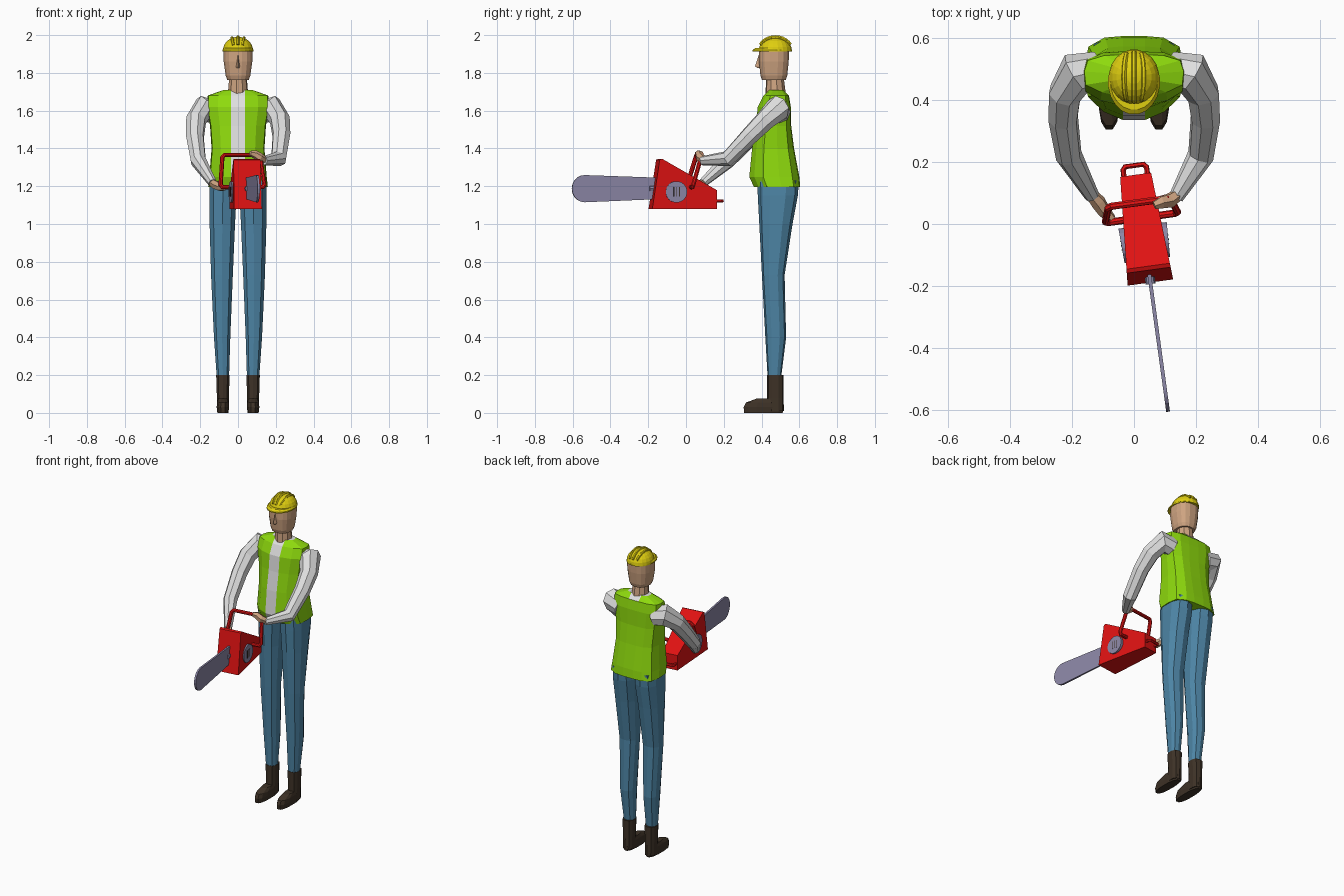
import bpy, bmesh, math
from mathutils import Vector, Matrix

if "Cube" in bpy.data.objects:
    bpy.data.objects.remove(bpy.data.objects["Cube"])

def mat(name, r, g, b):
    m = bpy.data.materials.new(name)
    m.diffuse_color = (r, g, b, 1)
    m.use_nodes = True
    m.node_tree.nodes["Principled BSDF"].inputs["Base Color"].default_value = m.diffuse_color
    return m

LIME = mat("lime_vest", 0.27, 0.70, 0.004)
WHITE = mat("white_shirt", 0.74, 0.74, 0.74)
DENIM = mat("blue_denim", 0.075, 0.235, 0.38)
SKIN = mat("skin", 0.62, 0.37, 0.22)
YELLOW = mat("yellow_helmet", 0.74, 0.62, 0.005)
RED = mat("red_saw", 0.74, 0.006, 0.006)
STEEL = mat("steel", 0.26, 0.24, 0.38)
BROWN = mat("brown_boot", 0.048, 0.032, 0.02)

def loft(name, rings, material):
    """Skin a list of equal-length point rings and cap both ends."""
    bm = bmesh.new()
    vs = [[bm.verts.new(p) for p in r] for r in rings]
    n = len(rings[0])
    for a, b in zip(vs, vs[1:]):
        for i in range(n):
            bm.faces.new((a[i], a[(i + 1) % n], b[(i + 1) % n], b[i]))
    bm.faces.new(vs[0])
    bm.faces.new(vs[-1])
    bmesh.ops.recalc_face_normals(bm, faces=bm.faces)
    me = bpy.data.meshes.new(name)
    bm.to_mesh(me)
    bm.free()
    me.materials.append(material)
    ob = bpy.data.objects.new(name, me)
    bpy.context.collection.objects.link(ob)
    return ob

def ellipse(z, cx, cy, rx, ry, n=10, p=1.0):
    """Horizontal ring; p below 1 makes it boxier."""
    pts = []
    for i in range(n):
        a = math.tau * (i + 0.5) / n
        c, s = math.cos(a), math.sin(a)
        pts.append((cx + rx * math.copysign(abs(c) ** p, c),
                    cy + ry * math.copysign(abs(s) ** p, s), z))
    return pts

def tube(name, path, radii, material, n=8):
    """Tube along a path, with one radius per point or one for all."""
    pts = [Vector(p) for p in path]
    if not isinstance(radii, (list, tuple)):
        radii = [radii] * len(pts)
    rings, t_old, u = [], None, None
    for i, p in enumerate(pts):
        a = (p - pts[i - 1]).normalized() if i else Vector()
        b = (pts[i + 1] - p).normalized() if i < len(pts) - 1 else Vector()
        t = (a + b).normalized()
        u = t.orthogonal().normalized() if u is None else t_old.rotation_difference(t) @ u
        v = t.cross(u)
        t_old = t
        rings.append([p + radii[i] * (math.cos(k * math.tau / n) * u + math.sin(k * math.tau / n) * v)
                      for k in range(n)])
    return loft(name, rings, material)

# Vest with white shirt strip
def torso_ring(z, w, f, b):
    d = b - f
    half = [(0.036, f), (0.65 * w, f + 0.1 * d), (w * 0.97, f + 0.28 * d),
            (w, f + 0.6 * d), (0.93 * w, f + 0.86 * d), (0.6 * w, b - 0.02 * d), (0.036, b)]
    return [(x, y, z) for x, y in half] + [(-x, y, z) for x, y in reversed(half)]

vest = loft("vest", [torso_ring(*r) for r in (
    (1.195, 0.158, 0.36, 0.605), (1.25, 0.152, 0.335, 0.60), (1.40, 0.14, 0.35, 0.572),
    (1.52, 0.148, 0.37, 0.557), (1.62, 0.165, 0.38, 0.555), (1.68, 0.16, 0.41, 0.545),
    (1.71, 0.075, 0.44, 0.515))], LIME)
vest.data.materials.append(WHITE)
for f in vest.data.polygons:
    if f.center.z > 1.705 or (abs(f.center.x) < 0.02 and (f.center.y < 0.47 or f.center.z > 1.66)):
        f.material_index = 1

# Legs and boots
for s, side in ((1, "left"), (-1, "right")):
    loft(side + "_trouser_leg", [ellipse(z, s * x, y, rx, ry, 10, 0.8) for z, x, y, rx, ry in (
        (0.19, 0.08, 0.468, 0.034, 0.036), (0.40, 0.084, 0.475, 0.045, 0.055),
        (0.73, 0.085, 0.462, 0.06, 0.06), (1.0, 0.083, 0.476, 0.07, 0.088),
        (1.15, 0.08, 0.486, 0.075, 0.106), (1.23, 0.08, 0.488, 0.072, 0.11))], DENIM)
    loft(side + "_boot_shaft", [ellipse(z, s * 0.08, 0.473, rx, ry, 10, 0.8) for z, rx, ry in (
        (0.01, 0.032, 0.045), (0.08, 0.033, 0.044), (0.2, 0.037, 0.044))], BROWN)
    loft(side + "_boot_foot", [ellipse(z, s * 0.08, y, rx, ry, 12, 0.8) for z, y, rx, ry in (
        (0, 0.41, 0.03, 0.105), (0.03, 0.41, 0.034, 0.108), (0.055, 0.415, 0.032, 0.1),
        (0.075, 0.44, 0.026, 0.07))], BROWN)

# Arms and hands
shoulder = [(0.12, 0.495, 1.59), (0.185, 0.485, 1.61), (0.222, 0.42, 1.55)]
radii = [0.06, 0.07, 0.055, 0.049, 0.043, 0.024]
tube("left_sleeve", shoulder + [(0.23, 0.34, 1.47), (0.215, 0.22, 1.345), (0.135, 0.085, 1.335)],
     radii, WHITE)
tube("right_sleeve", [(-x, y, z) for x, y, z in shoulder] +
     [(-0.228, 0.34, 1.46), (-0.21, 0.22, 1.335), (-0.135, 0.09, 1.218)], radii, WHITE)
hand = [0.018, 0.025, 0.022, 0.014]
tube("left_hand", [(0.15, 0.1, 1.335), (0.115, 0.075, 1.352), (0.088, 0.07, 1.37),
                   (0.065, 0.06, 1.375)], hand, SKIN, 6)
tube("right_hand", [(-0.145, 0.105, 1.225), (-0.115, 0.07, 1.205), (-0.095, 0.04, 1.195),
                    (-0.07, 0.015, 1.19)], hand, SKIN, 6)

# Head
tube("neck", [(0, 0.475, 1.67), (0, 0.47, 1.8)], [0.056, 0.045], SKIN, 10)
loft("head", [ellipse(z, 0, y, rx, ry, 16, 0.8) for z, y, rx, ry in (
    (1.763, 0.465, 0.058, 0.064), (1.785, 0.465, 0.066, 0.072), (1.86, 0.465, 0.077, 0.08),
    (1.93, 0.467, 0.078, 0.08))], SKIN)
loft("nose", [[(-w, 0.40, z), (0, y, z), (w, 0.40, z)] for z, w, y in (
    (1.825, 0.014, 0.38), (1.835, 0.015, 0.365), (1.895, 0.006, 0.385))], SKIN)

# Helmet: dome, brim and ridges
dome = [ellipse(1.918 + 0.073 * math.sin(a), 0, 0.473, 0.081 * math.cos(a), 0.089 * math.cos(a), 20)
        for a in (i * math.pi / 12 for i in range(6))]
dome.append(ellipse(1.99, 0, 0.473, 0.008, 0.009, 20))
loft("helmet_dome", dome, YELLOW)
loft("helmet_brim", [ellipse(z, 0, 0.457, rx, ry, 20) for z, rx, ry in (
    (1.914, 0.084, 0.105), (1.922, 0.084, 0.105), (1.932, 0.076, 0.09))], YELLOW)
for x, name in ((0, "centre"), (0.032, "left"), (-0.032, "right")):
    k = math.sqrt(1 - (x / 0.081) ** 2)
    angles = [math.radians(25 + 13 * i) for i in range(11)]
    tube("helmet_ridge_" + name, [(x * (0.55 + 0.45 * math.sin(a)), 0.473 - 0.089 * k * math.cos(a),
         1.918 + 0.074 * k * math.sin(a)) for a in angles], 0.008, YELLOW, 6)

# Chainsaw, built along y and then turned
saw = []
def hw(y):
    return 0.074 - (y + 0.19) * 0.068
profile = [(-0.19, 1.08), (-0.15, 1.34), (-0.137, 1.345), (0.16, 1.178), (0.16, 1.08)]
saw.append(loft("saw_body", [[(s * hw(y), y, z) for y, z in profile] for s in (-1, 1)], RED))

tip = [(-0.542 - 0.068 * math.sin(a), 1.187 - 0.072 * math.cos(a))
       for a in (i * math.pi / 10 for i in range(11))]
outline = [(-0.14, 1.132)] + tip + [(-0.14, 1.245)]
saw.append(loft("saw_bar", [[(x, y, z) for y, z in outline] for x in (-0.006, 0.006)], STEEL))
saw.append(tube("bar_mount", [(0, -0.14, 1.187), (0, -0.195, 1.187)], 0.016, STEEL))

for s, side in ((1, "left"), (-1, "right")):
    y0 = -0.06
    saw.append(tube(side + "_starter_disc", [(s * 0.05, y0, 1.17), (s * (hw(y0) + 0.011), y0 - 0.001, 1.17)],
                    0.057, STEEL, 20))
    for i in (-1, 0, 1):  # vent slots
        x, y = s * (hw(y0) + 0.011), y0 + i * 0.014
        slot = [(y - 0.002, 1.145), (y + 0.002, 1.145), (y + 0.002, 1.195), (y - 0.002, 1.195)]
        saw.append(loft(side + "_vent_slot", [[(x + e, a, b) for a, b in slot]
                                              for e in (-0.002, 0.002)], BROWN))

half = [(0.03, 0.02, 1.195), (0.108, 0.02, 1.195), (0.117, 0.023, 1.208),
        (0.102, 0.066, 1.352), (0.09, 0.07, 1.366)]
saw.append(tube("front_handle", half + [(-x, y, z) for x, y, z in reversed(half)], 0.012, RED))
saw.append(tube("rear_handle", [(0.038, 0.14, 1.122), (0.038, 0.18, 1.122), (0.03, 0.19, 1.122),
                                (-0.03, 0.19, 1.122), (-0.038, 0.18, 1.122), (-0.038, 0.14, 1.122)],
                0.009, RED, 6))
turn = Matrix.Translation((0.027, 0, 0)) @ Matrix.Rotation(math.radians(7.8), 4, 'Z')
for ob in saw:
    ob.data.transform(turn)
